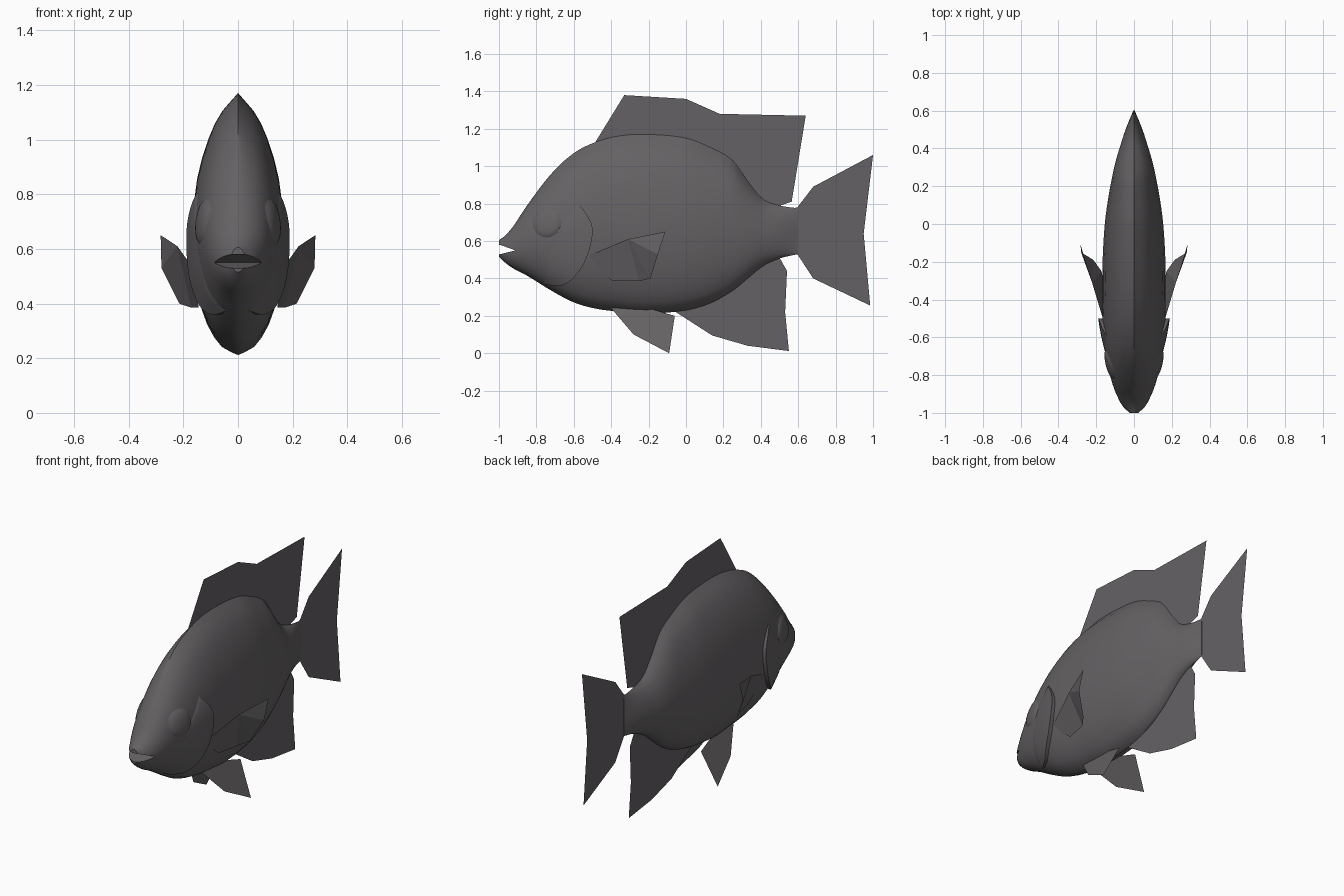
import bpy, bmesh, math

if "Cube" in bpy.data.objects:
    bpy.data.objects.remove(bpy.data.objects["Cube"])

skin = bpy.data.materials.new("dark_grey_skin")
skin.diffuse_color = (0.130, 0.121, 0.128, 1)
skin.use_nodes = True
skin.node_tree.nodes["Principled BSDF"].inputs["Base Color"].default_value = skin.diffuse_color

# Body stations: y, top z, bottom z, half width
STATIONS = [(-1.0, .605, .515, .025), (-.98, .617, .495, .05), (-.93, .67, .457, .08),
            (-.85, .79, .415, .113), (-.72, .96, .335, .145), (-.6, 1.07, .272, .162),
            (-.48, 1.13, .238, .168), (-.35, 1.163, .222, .168), (-.2, 1.17, .212, .167),
            (0, 1.15, .23, .155), (.13, 1.10, .268, .138), (.25, 1.03, .335, .116),
            (.33, .92, .40, .098), (.41, .825, .465, .074), (.5, .79, .507, .045),
            (.6, .775, .53, .004)]
# Cross-section: height fraction, width fraction
SECTION = [(0, 0), (.02, .28), (.07, .53), (.16, .77), (.3, .94), (.48, 1),
           (.62, .93), (.735, .81), (.905, .44), (1, 0)]


def interp(table, x, col):
    """Smooth curve through one column of a table."""
    n = len(table)
    x = min(max(x, table[0][0]), table[-1][0])
    i = next((k for k in range(n - 1) if x <= table[k + 1][0]), n - 2)

    def slope(k):
        a, b = table[max(k - 1, 0)], table[min(k + 1, n - 1)]
        return (b[col] - a[col]) / (b[0] - a[0])
    p, q = table[i], table[i + 1]
    h = q[0] - p[0]
    t = (x - p[0]) / h
    return ((2 * t**3 - 3 * t**2 + 1) * p[col] + (t**3 - 2 * t**2 + t) * h * slope(i)
            + (3 * t**2 - 2 * t**3) * q[col] + (t**3 - t**2) * h * slope(i + 1))


def half_width(y, z):
    """Body surface x at a given y and z; the snout is rounder."""
    top, bottom, w = (interp(STATIONS, y, c) for c in (1, 2, 3))
    t = min(max((z - bottom) / (top - bottom), 0), 1)
    snout = min(max((-.6 - y) / .35, 0), 1)
    ellipse = math.sqrt(max(0, 1 - (2 * t - 1) ** 2))
    return w * (snout * ellipse + (1 - snout) * max(0, interp(SECTION, t, 1)))


def make(name, verts, faces, smooth=None):
    me = bpy.data.meshes.new(name)
    me.from_pydata(verts, [], faces)
    bm = bmesh.new()
    bm.from_mesh(me)
    bmesh.ops.recalc_face_normals(bm, faces=bm.faces)
    bm.to_mesh(me)
    bm.free()
    ob = bpy.data.objects.new(name, me)
    bpy.context.collection.objects.link(ob)
    me.materials.append(skin)
    if smooth:
        shade(ob, smooth)
    return ob


def shade(ob, angle):
    bpy.ops.object.select_all(action='DESELECT')
    ob.select_set(True)
    bpy.context.view_layer.objects.active = ob
    bpy.ops.object.shade_smooth_by_angle(angle=math.radians(angle))


def grid_faces(rows, cols, closed=False):
    span = cols if closed else cols - 1
    return [(r * cols + c, r * cols + (c + 1) % cols,
             (r + 1) * cols + (c + 1) % cols, (r + 1) * cols + c)
            for r in range(rows - 1) for c in range(span)]


# Body loft
K, ROWS = 18, 65
verts = []
for r in range(ROWS):
    y = -1 + 1.6 * r / (ROWS - 1)
    top, bottom = interp(STATIONS, y, 1), interp(STATIONS, y, 2)
    zs = [bottom + (top - bottom) * (1 - math.cos(math.pi * k / K)) / 2 for k in range(K + 1)]
    ring = [(0 if k in (0, K) else half_width(y, z), y, z) for k, z in enumerate(zs)]
    verts += ring + [(-x, y2, z) for x, y2, z in reversed(ring[1:-1])]
N = 2 * K
faces = grid_faces(ROWS, N, True) + [tuple(range(N)), tuple((ROWS - 1) * N + k for k in range(N))]
body = make("body", verts, faces)

# Open mouth, cut with a wedge
wedge = [(-1.1, .60), (-.99, .578), (-.912, .55), (-.99, .53), (-1.1, .52)]
M = len(wedge)
cutter = make("mouth_cutter", [(s * .3, y, z) for s in (-1, 1) for y, z in wedge],
              grid_faces(2, M, True) + [tuple(range(M)), tuple(range(M, 2 * M))])
cutter.hide_render = True
mod = body.modifiers.new("mouth", 'BOOLEAN')
mod.operation, mod.object, mod.solver = 'DIFFERENCE', cutter, 'EXACT'
bpy.context.view_layer.objects.active = body
bpy.ops.object.modifier_apply(modifier="mouth")
bpy.data.objects.remove(cutter)
shade(body, 40)

# Gill covers and eyes follow the body surface
GILL = [(0, -.59, .81), (1, -.54, .755), (2, -.5, .67), (3, -.515, .56),
        (4, -.56, .455), (5, -.635, .375), (6, -.70, .36), (7, -.77, .375)]
CY, CZ, G, R = -.73, .60, 29, 9
for side, label in ((1, "left"), (-1, "right")):
    verts = []
    for r in range(R + 1):
        f = min(r / (R - 1), 1)
        for c in range(G):
            u = 7 * c / (G - 1)
            y = CY + (interp(GILL, u, 1) - CY) * f
            z = CZ + (interp(GILL, u, 2) - CZ) * f
            lift = -.004 + .028 * f * math.sqrt(max(0, math.sin(math.pi * u / 7)))
            verts.append((side * (half_width(y, z) + (lift if r < R else -.012)), y, z))
    make("gill_cover_" + label, verts, grid_faces(R + 1, G), 40)

    verts = []
    for r in range(7):
        f = max(r / 6, .01)
        for c in range(28):
            a = 2 * math.pi * c / 28
            y, z = -.745 + .08 * f * math.cos(a), .70 + .085 * f * math.sin(a)
            verts.append((side * (half_width(y, z) + .016 * (1 - f * f) ** .5 - .003), y, z))
    make("eye_" + label, verts, grid_faces(7, 28, True) + [tuple(range(28))], 50)


def fin(name, outline):
    """Paper-thin fin from an outline of x, y, z points."""
    ob = make(name, outline, [tuple(range(len(outline)))])
    bm = bmesh.new()
    bm.from_mesh(ob.data)
    bmesh.ops.triangulate(bm, faces=bm.faces)
    bm.to_mesh(ob.data)
    bm.free()


# Middle fins
MIDDLE = {
    "dorsal_fin": [(-.49, 1.12), (-.33, 1.38), (0, 1.36), (.18, 1.28), (.64, 1.27), (.565, .81),
                   (.49, .785), (.40, .80), (.24, 1.0), (0, 1.12), (-.25, 1.14)],
    "tail_fin": [(.55, .77), (.595, .78), (.68, .89), (1, 1.06), (.95, .64), (.985, .255),
                 (.68, .40), (.595, .53), (.55, .54)],
    "anal_fin": [(-.07, .23), (.14, .095), (.33, .04), (.55, .012), (.53, .22), (.54, .44),
                 (.495, .52), (.40, .48), (.25, .36), (.1, .28)],
}
for name, pts in MIDDLE.items():
    fin(name, [(0, y, z) for y, z in pts])

# Paired fins
PECTORAL = [(.15, -.55, .51), (.222, -.31, .61), (.283, -.11, .65), (.28, -.15, .53),
            (.215, -.19, .40), (.172, -.25, .385), (.145, -.39, .385)]
PELVIC = [(-.40, .24), (-.28, .10), (-.09, 0), (-.06, .20), (-.18, .235), (-.28, .26)]
for side, label in ((1, "left"), (-1, "right")):
    fin("pectoral_fin_" + label, [(side * x, y, z) for x, y, z in PECTORAL])
    fin("pelvic_fin_" + label, [(side * (.04 + .46 * (.24 - z)), y, z) for y, z in PELVIC])
